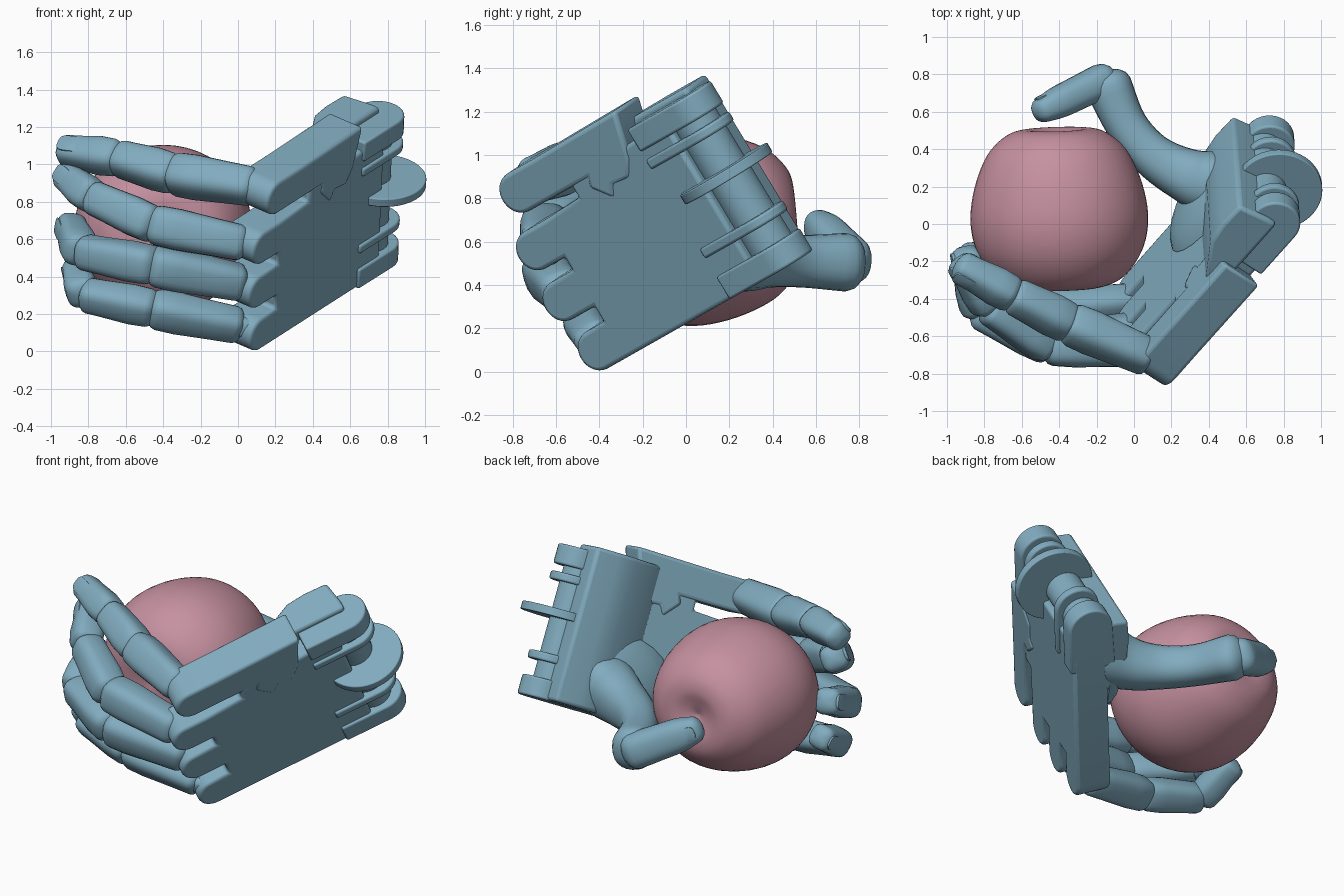
import bpy, bmesh, math
from mathutils import Vector

if "Cube" in bpy.data.objects:
    bpy.data.objects.remove(bpy.data.objects["Cube"])

V = Vector
# Palm frame: D runs fingers -> wrist, U little finger -> index, N out of the back of the hand
D = V((0.61, 0.69, 0.39)).normalized()
U = V((0.05, -0.5, 0.86))
U = (U - D * U.dot(D)).normalized()
N = D.cross(U)
APPLE = V((-0.40, 0.05, 0.66))


def local(a, b, c):
    return D * a + U * b + N * c


def material(name, col):
    m = bpy.data.materials.new(name)
    m.diffuse_color = (*col, 1)
    m.use_nodes = True
    m.node_tree.nodes["Principled BSDF"].inputs["Base Color"].default_value = m.diffuse_color
    return m


METAL = material("blue_metal", (0.22, 0.41, 0.52))
SKIN = material("apple_skin", (0.56, 0.28, 0.35))


def finish(bm, name, mat=METAL, bevel=0, angle=40):
    bmesh.ops.recalc_face_normals(bm, faces=bm.faces[:])
    me = bpy.data.meshes.new(name)
    bm.to_mesh(me)
    bm.free()
    ob = bpy.data.objects.new(name, me)
    bpy.context.collection.objects.link(ob)
    me.materials.append(mat)
    if bevel:
        md = ob.modifiers.new("bevel", 'BEVEL')
        md.width, md.segments = bevel, 3
        md.limit_method, md.angle_limit = 'ANGLE', math.radians(40)
    bpy.ops.object.select_all(action='DESELECT')
    ob.select_set(True)
    bpy.context.view_layer.objects.active = ob
    bpy.ops.object.shade_smooth_by_angle(angle=math.radians(angle))
    return ob


def loft(name, rings, mat=METAL):
    bm = bmesh.new()
    vs = [[bm.verts.new(p) for p in r] for r in rings]
    n = len(rings[0])
    for r, s in zip(vs, vs[1:]):
        for i in range(n):
            bm.faces.new((r[i], r[(i + 1) % n], s[(i + 1) % n], s[i]))
    bm.faces.new(vs[0])
    bm.faces.new(vs[-1])
    return finish(bm, name, mat)


def ring(center, x, y, rx, ry, e=2.0, n=24):
    out = []
    for i in range(n):
        t = 2 * math.pi * i / n
        c, s = math.cos(t), math.sin(t)
        out.append(center + x * rx * math.copysign(abs(c) ** (2 / e), c)
                   + y * ry * math.copysign(abs(s) ** (2 / e), s))
    return out


def spline(pts, steps=5):
    """Smooth list of equal-length tuples (Catmull-Rom)."""
    p = [V(q) for q in pts]
    p = [p[0] * 2 - p[1]] + p + [p[-1] * 2 - p[-2]]
    out = []
    for a, b, c, d in zip(p, p[1:], p[2:], p[3:]):
        for k in range(steps):
            t = k / steps
            out.append(0.5 * (2 * b + (c - a) * t + (2 * a - 5 * b + 4 * c - d) * t * t
                              + (3 * b - a - 3 * c + d) * t ** 3))
    return out + [p[-2]]


def tube(name, pts, out_dir, flat=1.0, e=2.7, cap=0.7):
    """Rounded tube through (x, y, z, radius) points, with domed ends."""
    pos = [V(p[:3]) for p in pts]
    rad = [p[3] for p in pts]
    t0, t1 = (pos[1] - pos[0]).normalized(), (pos[-1] - pos[-2]).normalized()
    dome = [math.radians(k) for k in (8, 25, 45, 67)]
    seq = [(pos[0] - t0 * rad[0] * cap * math.cos(k), rad[0] * math.sin(k), t0) for k in dome]
    for i, p in enumerate(pos):
        t = (pos[min(i + 1, len(pos) - 1)] - pos[max(i - 1, 0)]).normalized()
        seq.append((p, rad[i], t))
    seq += [(pos[-1] + t1 * rad[-1] * cap * math.cos(k), rad[-1] * math.sin(k), t1) for k in dome[::-1]]
    rings = []
    for p, r, t in seq:
        y = (out_dir - t * out_dir.dot(t)).normalized()
        rings.append(ring(p, t.cross(y), y, r, r * flat, e))
    return loft(name, rings)


def prism(name, pts, lo, hi, plane="ab", bevel=0.02):
    """Extruded outline in palm coordinates."""
    place = (lambda p, h: local(p[0], p[1], h)) if plane == "ab" else (lambda p, h: local(p[0], h, p[1]))
    bm = bmesh.new()
    a = [bm.verts.new(place(p, lo)) for p in pts]
    b = [bm.verts.new(place(p, hi)) for p in pts]
    n = len(pts)
    for i in range(n):
        bm.faces.new((a[i], a[(i + 1) % n], b[(i + 1) % n], b[i]))
    bm.faces.new(a)
    bm.faces.new(b)
    return finish(bm, name, bevel=bevel)


def arc(ca, cc, r, a0, a1, n=16):
    return [(ca + r * math.cos(math.radians(a0 + (a1 - a0) * i / n)),
             cc + r * math.sin(math.radians(a0 + (a1 - a0) * i / n))) for i in range(n + 1)]


# Apple, turned around an axis close to y, with a hollow at the stem end
axis = V((-0.03, 1, 0.08)).normalized()
ax = axis.cross(V((0, 0, 1))).normalized()
az = ax.cross(axis)
profile = spline([(0.003, -0.37), (0.08, -0.385), (0.2, -0.395), (0.33, -0.345), (0.435, -0.21), (0.475, -0.04),
                  (0.45, 0.15), (0.375, 0.33), (0.27, 0.43), (0.17, 0.458), (0.08, 0.44), (0.003, 0.415)])
loft("apple", [ring(APPLE + axis * q[1], ax, az, max(q[0], .002), max(q[0], .002) * 0.94, 2, 48)
               for q in profile], SKIN)

# Palm plate in one outline with the round-ended knuckle stubs
outline = [(.86, 1.08), (.62, 1.06), (.20, 1.03), (.2, .955)]
for b, a in ((.845, -.185), (.58, -.205), (.302, -.178)):
    outline += [(-.05, b + .098)] + arc(a, b, .098, 90, 270) + ([(-.05, b - .098)] if b > .4 else [])
prism("palm_plate", outline + [(.86, .205)], .07, .282, bevel=.02)

# Index block with its notch tongue, wrist wall, fleshy pad inside the palm
prism("index_block", arc(-.085, 1.115, .1, 90, 270) + [(.31, 1.015), (.29, .97), (.385, .87), (.42, .93), (.52, .92),
      (.58, 1.0), (.65, 1.225), (.1, 1.215)], .06, .29, bevel=.02)
prism("wrist_wall", [(.45, .08), (.68, -.06), (.80, -.075), (.945, -.07), (.97, .10), (.97, .16), (.50, .16)],
      .21, 1.15, "ac")
loft("palm_pad", [ring(local(.56 + .08 * math.sin(k), .46 - .08 * math.sin(k), .06 - .13 * math.sin(k)), D, U,
                       .34 * math.cos(k), .25 * math.cos(k)) for k in (0, .25, .5, .8, 1.1, 1.4, 1.55)])

# Wrist hinge: lugs, pin and large disc
for i, (b, w) in enumerate(((.265, .12), (.45, .05), (.93, .05), (1.06, .12))):
    prism(f"wrist_lug_{i + 1}", [(.66, .02)] + arc(.955, .165, .135, -90, 90) + [(.66, .298)],
          b - w / 2, b + w / 2, "ac", .012)
prism("wrist_pin", arc(.92, .15, .11, 0, 345, 23), .25, 1.08, "ac", 0)
prism("wrist_disc", arc(.955, .205, .235, 0, 352.5, 47), .69, .74, "ac", .006)

# Fingers: knuckle, middle joint, end joint, tip
FINGERS = {
    "index": [(.12, -.73, .875), (-.35, -.53, .95), (-.65, -.38, 1.035), (-.945, -.22, 1.075)],
    "middle": [(.07, -.67, .57), (-.46, -.65, .68), (-.78, -.44, .825), (-.925, -.19, .945)],
    "ring": [(.06, -.56, .36), (-.46, -.65, .46), (-.84, -.46, .535), (-.9, -.14, .68)],
    "little": [(.05, -.41, .13), (-.46, -.46, .23), (-.83, -.38, .305), (-.87, -.12, .45)],
}


def nail(name, p, t, out, r):
    y = (out - t * out.dot(t)).normalized()
    x = t.cross(y)
    c = p + y * r * .95
    loft(name, [ring(c + y * h, x, t, r * .6 * s, r * .9 * s, 3.5) for h, s in
                ((-r * .3, 1), (r * .06, 1), (r * .1, .9))])


for name, pts in FINGERS.items():
    k = .92 if name == "little" else 1.0
    P = [V(p) for p in pts]
    for j, (r0, r1) in enumerate(((.098, .108), (.102, .094), (.092, .08))):
        a, b = P[j], P[j + 1]
        t = (b - a).normalized()
        a = a + t * (.07 if j == 0 else .02)
        out = ((a + b) / 2 - APPLE).normalized()
        tube(f"{name}_segment_{j + 1}", [(*a, r0 * k), (*a.lerp(b, .25), r0 * k * 1.04),
                                         (*a.lerp(b, .7), r1 * k * 1.03), (*(b - t * .035), r1 * k)],
             out, 1.0, 2.9, .6)
    nail(name + "_nail", P[3] - t * .08, t, out, .08 * k)
    tube(name + "_hinge", [(*(P[0] + N * .02), .06), (*P[0].lerp(P[1], .3), .06)], N)

# Thumb: fleshy base grown from the palm, end segment and nail
tube("thumb_base", spline([(.60, .25, .66, .14), (.42, .22, .56, .17), (.25, .275, .52, .14), (.09, .375, .515, .118),
                           (-.04, .53, .51, .112), (-.135, .735, .505, .125)]), V((0, 0, 1)), 1.08, 2.3)
a, b = V((-.17, .765, .51)), V((-.485, .61, .67))
out = V((-.35, 1, .1))
tube("thumb_end", spline([(*a, .11), (*a.lerp(b, .4), .105), (*a.lerp(b, .75), .1), (*b, .08)], 3),
     out, .85, 2.5)
nail("thumb_nail", b - (b - a) * .12, (b - a).normalized(), out, .07)
